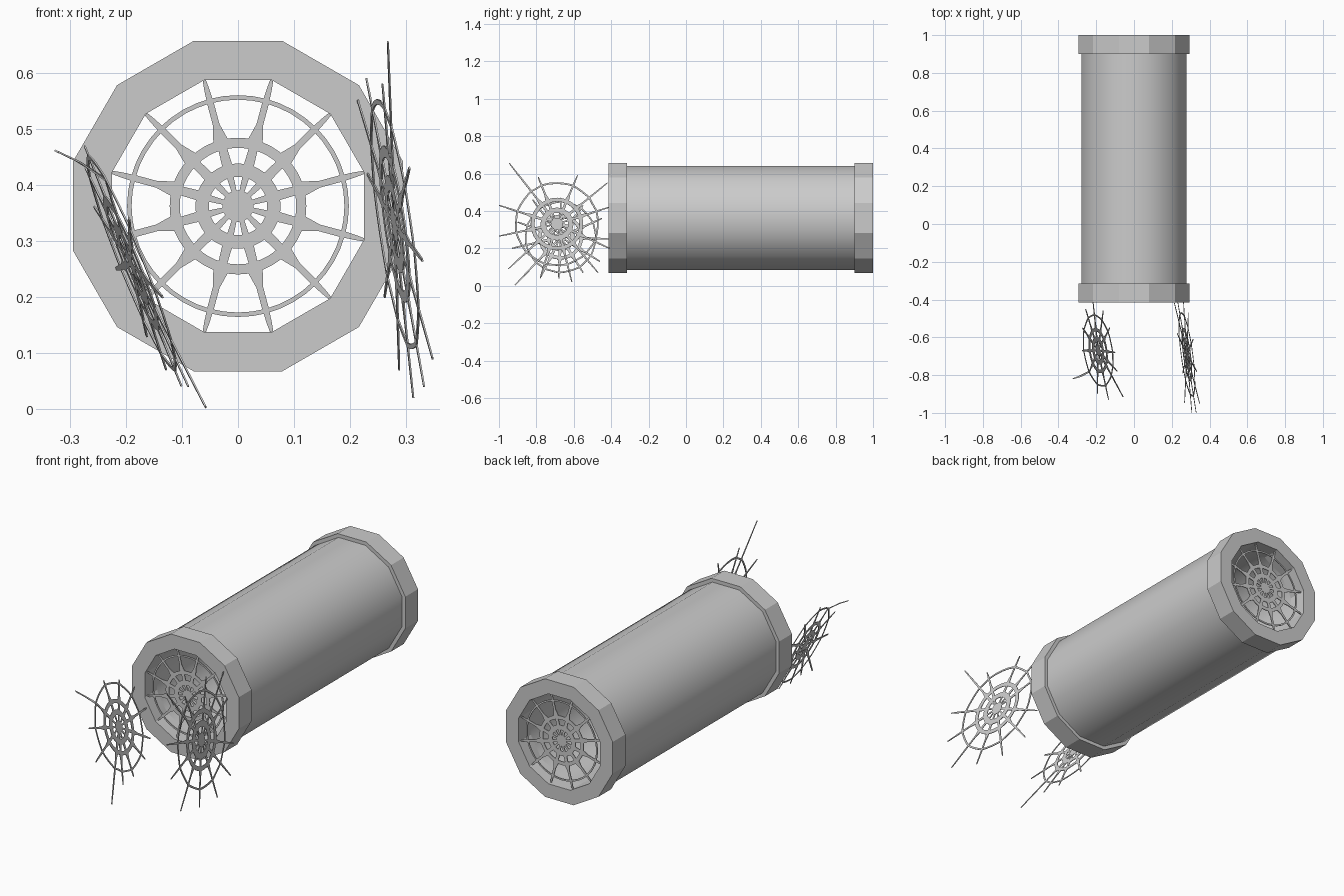
import bpy, bmesh, math
from mathutils import Vector

cube = bpy.data.objects.get("Cube")
if cube:
    bpy.data.objects.remove(cube)

grey = bpy.data.materials.new("plain_grey")
grey.use_nodes = True
colour = (0.6, 0.6, 0.6, 1)
grey.diffuse_color = colour
grey.node_tree.nodes["Principled BSDF"].inputs["Base Color"].default_value = colour

SIDES = 12
MID_Z = 0.362
FLAT = math.cos(math.pi / SIDES)   # apothem / corner radius


def add_object(name, bm):
    mesh = bpy.data.meshes.new(name)
    bm.to_mesh(mesh)
    bm.free()
    mesh.materials.append(grey)
    ob = bpy.data.objects.new(name, mesh)
    bpy.context.collection.objects.link(ob)
    return ob


def tube(name, y0, y1, outer, inner, smooth=False):
    """Hollow twelve-sided tube along y; radii are to the flats."""
    bm = bmesh.new()
    profile = [(outer, y0), (outer, y1), (inner, y1), (inner, y0)]
    loops = []
    for i in range(SIDES):
        a = math.tau * (i + 0.5) / SIDES
        loops.append([bm.verts.new((r / FLAT * math.cos(a), y, MID_Z + r / FLAT * math.sin(a)))
                      for r, y in profile])
    for i in range(SIDES):
        a, b = loops[i], loops[(i + 1) % SIDES]
        for j in range(4):
            k = (j + 1) % 4
            face = bm.faces.new((a[j], a[k], b[k], b[j]))
            face.smooth = smooth and j in (0, 2)
    bmesh.ops.recalc_face_normals(bm, faces=bm.faces)
    ob = add_object(name, bm)
    if smooth:
        for e in ob.data.edges:
            p, q = (ob.data.vertices[v].co for v in e.vertices)
            e.use_edge_sharp = abs(p.y - q.y) < 0.001
    return ob


# Web pattern: spoke (radius, half width) steps and ring (inner, outer) bands
SPOKE = [(0.02, 0.004), (0.052, 0.006), (0.075, 0.009), (0.105, 0.008),
         (0.122, 0.013), (0.15, 0.006), (0.19, 0.006)]
RINGS = [(0.052, 0.076), (0.104, 0.122), (0.190, 0.198)]


def web(name, ends, scale, place, thickness, thin=1.0, bulge=0.0):
    """Flat web: ends are spoke tips in plane coordinates around the hub."""
    bm = bmesh.new()

    def quad(points):
        bm.faces.new([bm.verts.new(place(p.x, p.y)) for p in points])

    dirs = sorted((Vector(e) for e in ends), key=lambda v: math.atan2(v.y, v.x))
    # Hub
    quad([d.normalized() * 0.029 * scale for d in dirs])
    # Tapered spokes
    for d in dirs:
        u = d.normalized()
        side = Vector((-u.y, u.x))
        steps = [(r * scale, w * thin) for r, w in SPOKE]
        gap = d.length - steps[-1][0]
        steps += [(steps[-1][0] + gap * 0.65, 0.0045 * thin), (d.length, 0.003 * thin)]
        for (r0, w0), (r1, w1) in zip(steps, steps[1:]):
            quad([u * r0 - side * w0, u * r1 - side * w1, u * r1 + side * w1, u * r0 + side * w0])
    # Ring bands from spoke to spoke
    for n, (r_in, r_out) in enumerate(RINGS):
        arch = bulge if n == 2 else 0.0
        for i, d in enumerate(dirs):
            a0 = math.atan2(d.y, d.x)
            nxt = dirs[(i + 1) % len(dirs)]
            sweep = (math.atan2(nxt.y, nxt.x) - a0) % math.tau
            rows = []
            for k in range(5):
                t = k / 4
                a = a0 + sweep * t
                grow = scale * (1 + arch * 4 * t * (1 - t))
                u = Vector((math.cos(a), math.sin(a)))
                rows.append((u * r_in * grow, u * r_out * grow))
            for (p0, p1), (q0, q1) in zip(rows, rows[1:]):
                quad([p0, p1, q1, q0])
    bmesh.ops.remove_doubles(bm, verts=bm.verts, dist=0.0002)
    ob = add_object(name, bm)
    solid = ob.modifiers.new("thickness", "SOLIDIFY")
    solid.thickness = thickness
    solid.offset = 0
    return ob


# Main pipe and its two collars
tube("pipe_body", -0.32, 0.905, 0.277, 0.225, smooth=True)
tube("front_collar", -0.415, -0.315, 0.295, 0.225)
tube("back_collar", 0.90, 1.0, 0.295, 0.225)

# Webs stretched across both openings, tied to the corners
corners = [(0.232 * math.cos(math.tau * (i + 0.5) / SIDES),
            0.232 * math.sin(math.tau * (i + 0.5) / SIDES)) for i in range(SIDES)]
for label, y in (("front", -0.395), ("back", 0.98)):
    web(label + "_opening_web", corners, 1.0,
        lambda u, v, y=y: (u, y, MID_Z + v), 0.004)


def loose_web(name, hub, slope_y, slope_z, tips, scale, bend=0.0):
    """Near-upright web beside the opening; bend pulls one high tip outward."""
    hx, hy, hz = hub

    def place(u, v):
        x = hx + slope_y * u + slope_z * v
        if u < -0.1 and v > 0.16:
            x += bend * (v - 0.16)
        return (x, hy + u, hz + v)

    web(name, [(y - hy, z - hz) for y, z in tips], scale, place, 0.003, thin=0.8, bulge=-0.02)


# Loose webs in front of the pipe
loose_web("left_loose_web", (0.28, -0.69, 0.33), -0.13, -0.14,
          [(-0.945, 0.655), (-0.79, 0.58), (-0.58, 0.59), (-0.42, 0.55),
           (-0.41, 0.42), (-0.41, 0.2), (-0.47, 0.07), (-0.61, 0.02),
           (-0.78, 0.04), (-0.95, 0.09), (-1.0, 0.265), (-1.0, 0.43)], 1.15)
loose_web("right_loose_web", (-0.19, -0.67, 0.26), -0.12, -0.4,
          [(-0.82, 0.46), (-0.67, 0.47), (-0.55, 0.43), (-0.45, 0.36),
           (-0.41, 0.25), (-0.46, 0.13), (-0.55, 0.07), (-0.68, 0.04),
           (-0.78, 0.04), (-0.915, 0.003), (-0.93, 0.2), (-0.9, 0.34)], 0.98, bend=-1.8)
